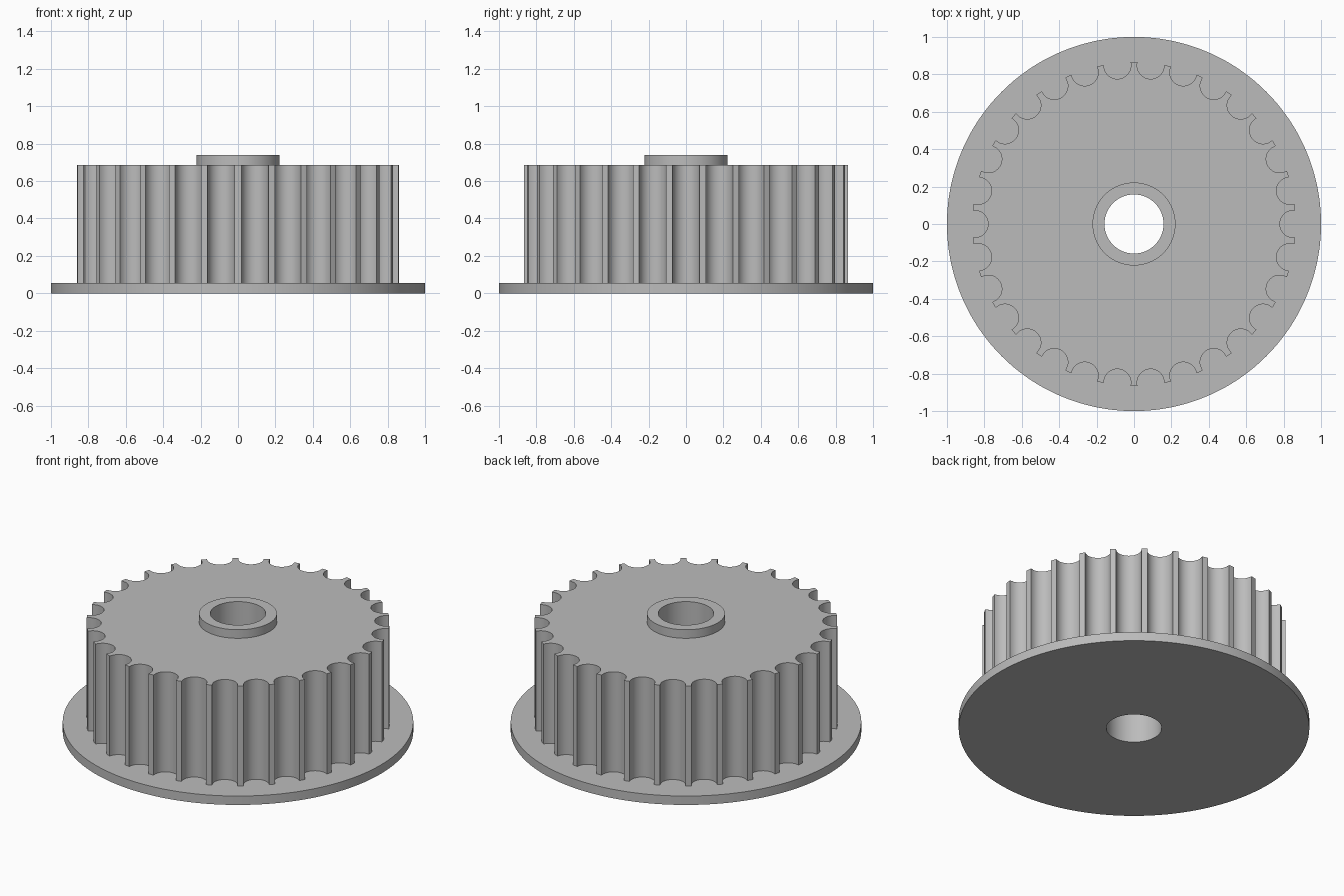
import bpy, bmesh, math

if "Cube" in bpy.data.objects:
    bpy.data.objects.remove(bpy.data.objects["Cube"])

TEETH = 30
ARC = 16                      # segments in each round groove
TIP_R = 0.865                 # tooth tip radius
GROOVE_R, GROOVE_C = 0.073, 0.853

# Toothed outline: straight-sided round grooves, one centred on +x
outline = []
for t in range(TEETH):
    a = t * math.tau / TEETH
    half = math.asin(GROOVE_R / TIP_R)
    pts = [(TIP_R * math.cos(half), -GROOVE_R)]
    for i in range(ARC + 1):
        b = -math.pi / 2 + math.pi * i / ARC
        pts.append((GROOVE_C - GROOVE_R * math.cos(b), GROOVE_R * math.sin(b)))
    pts.append((TIP_R * math.cos(half), GROOVE_R))
    mid = math.pi / TEETH     # middle of the tooth tip
    pts.append((TIP_R * math.cos(mid), TIP_R * math.sin(mid)))
    c, s = math.cos(a), math.sin(a)
    outline += [(x * c - y * s, x * s + y * c) for x, y in pts]

N = len(outline)
PER = N // TEETH


def circle(r):
    # start lined up with the first groove edge
    shift = (PER - 2) / 2
    return [(r * math.cos((i - shift) * math.tau / N),
             r * math.sin((i - shift) * math.tau / N)) for i in range(N)]


# Closed section: bore, flange, teeth, hub, back to the bore
bore, flange, hub = circle(0.158), circle(1.0), circle(0.222)
sections = [(bore, 0), (flange, 0), (flange, 0.056), (outline, 0.056),
            (outline, 0.686), (hub, 0.686), (hub, 0.74), (bore, 0.74)]

bm = bmesh.new()
rings = [[bm.verts.new((x, y, z)) for x, y in loop] for loop, z in sections]
for k, ring in enumerate(rings):
    nxt = rings[(k + 1) % len(rings)]
    for i in range(N):
        j = (i + 1) % N
        bm.faces.new((ring[i], ring[j], nxt[j], nxt[i]))
bmesh.ops.recalc_face_normals(bm, faces=bm.faces)
mesh = bpy.data.meshes.new("toothed_pulley")
bm.to_mesh(mesh)
bm.free()

# Plain grey metal
mat = bpy.data.materials.new("grey")
mat.diffuse_color = (0.5, 0.5, 0.5, 1)
mat.use_nodes = True
mat.node_tree.nodes["Principled BSDF"].inputs["Base Color"].default_value = mat.diffuse_color
mesh.materials.append(mat)

pulley = bpy.data.objects.new("toothed_pulley", mesh)
bpy.context.collection.objects.link(pulley)
bpy.context.view_layer.objects.active = pulley
pulley.select_set(True)
bpy.ops.object.shade_smooth_by_angle(angle=math.radians(30))
